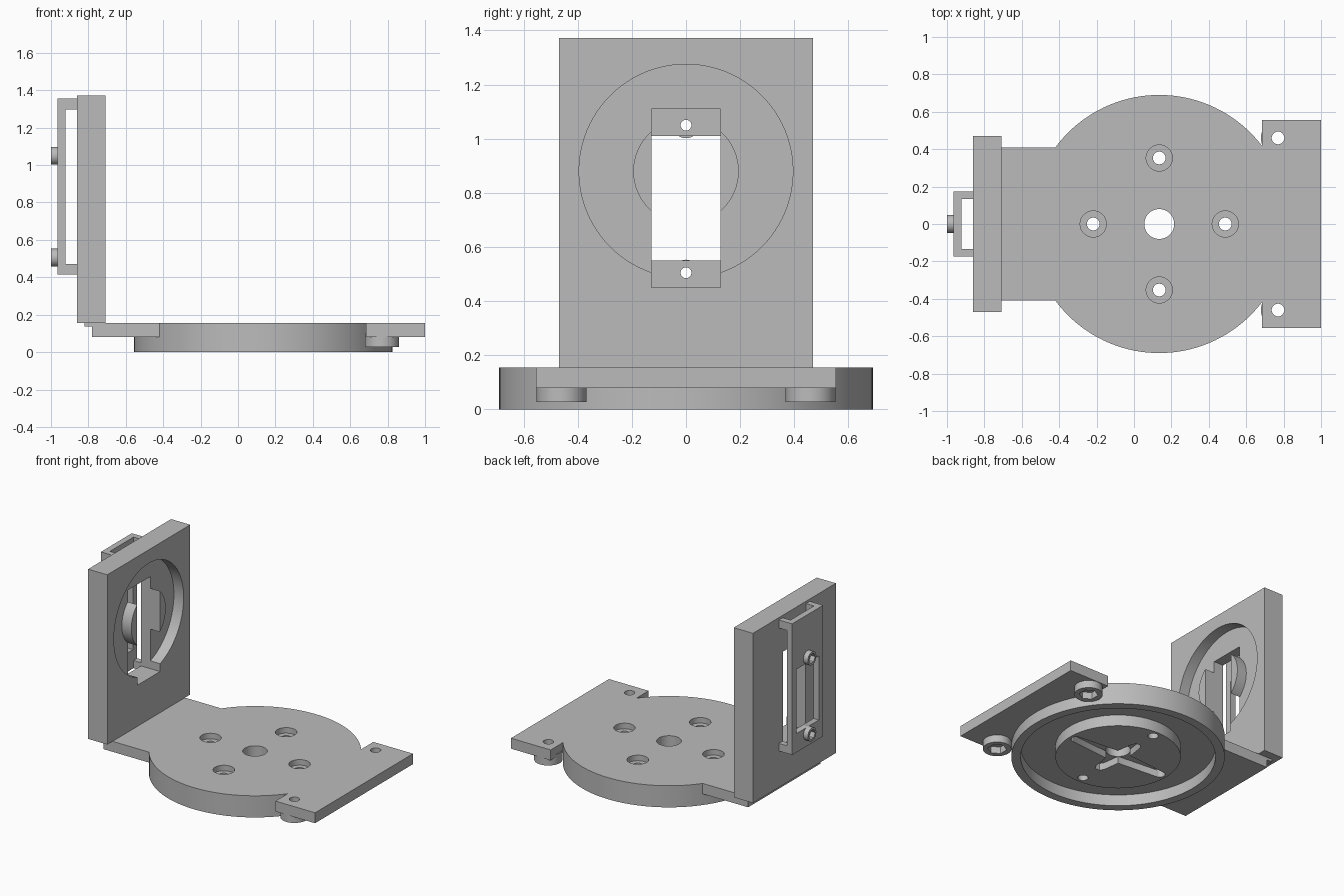
import bpy
import bmesh
from math import pi
from mathutils import Matrix

if "Cube" in bpy.data.objects:
    bpy.data.objects.remove(bpy.data.objects["Cube"])

grey = bpy.data.materials.new("plain grey")
grey.use_nodes = True
grey.diffuse_color = (0.5, 0.5, 0.5, 1)
grey.node_tree.nodes["Principled BSDF"].inputs["Base Color"].default_value = (0.5, 0.5, 0.5, 1)


def finish(name, bm):
    mesh = bpy.data.meshes.new(name)
    bm.to_mesh(mesh)
    bm.free()
    mesh.materials.append(grey)
    obj = bpy.data.objects.new(name, mesh)
    bpy.context.collection.objects.link(obj)
    return obj


def box(name, x, y, z):
    bm = bmesh.new()
    bmesh.ops.create_cube(bm, size=1)
    for v in bm.verts:
        v.co = [r[0] + (c + 0.5) * (r[1] - r[0]) for c, r in zip(v.co, (x, y, z))]
    return finish(name, bm)


def rod(name, radius, span, centre, axis="Z", sides=48):
    """Cylinder along Z at (x, y), or along X at (y, z)."""
    bm = bmesh.new()
    bmesh.ops.create_cone(bm, cap_ends=True, segments=sides, radius1=radius,
                          radius2=radius, depth=span[1] - span[0])
    mid = (span[0] + span[1]) / 2
    if axis == "X":
        bmesh.ops.rotate(bm, verts=bm.verts, matrix=Matrix.Rotation(pi / 2, 3, "Y"))
        place = (mid, *centre)
    else:
        place = (*centre, mid)
    bmesh.ops.translate(bm, verts=bm.verts, vec=place)
    return finish(name, bm)


def horn_arm(length, root, tip, z, angle):
    """Tapered pocket pair with round ends, pointing both ways from the hub."""
    bm = bmesh.new()
    outline = [(-length, -tip), (0, -root), (length, -tip)]
    outline += [(length + tip * 0.8, -tip * 0.5), (length + tip * 0.8, tip * 0.5)]
    outline += [(length, tip), (0, root), (-length, tip)]
    outline += [(-length - tip * 0.8, tip * 0.5), (-length - tip * 0.8, -tip * 0.5)]
    face = bm.faces.new([bm.verts.new((x, y, z[0])) for x, y in outline])
    top = bmesh.ops.extrude_face_region(bm, geom=[face])["geom"]
    bmesh.ops.translate(bm, vec=(0, 0, z[1] - z[0]),
                        verts=[g for g in top if isinstance(g, bmesh.types.BMVert)])
    bmesh.ops.recalc_face_normals(bm, faces=bm.faces)
    bmesh.ops.transform(bm, verts=bm.verts,
                        matrix=Matrix.Translation((HUB, 0, 0)) @ Matrix.Rotation(angle, 4, "Z"))
    return finish("horn_cutter", bm)


def combine(target, operation, *tools):
    for tool in tools:
        tool.hide_render = True
        mod = target.modifiers.new("cut", "BOOLEAN")
        mod.operation = operation
        mod.solver = "EXACT"
        mod.object = tool
        bpy.context.view_layer.objects.active = target
        bpy.ops.object.modifier_apply(modifier=mod.name)
        bpy.data.objects.remove(tool)


def smooth(obj):
    bpy.ops.object.select_all(action="DESELECT")
    obj.select_set(True)
    bpy.context.view_layer.objects.active = obj
    bpy.ops.object.shade_smooth_by_angle(angle=0.5)


HUB = 0.135
MID = 0.08      # underside of the flat plates
TOP = 0.155
centre = (HUB, 0)

# Turntable base: hollow round tray with a central boss and two flat wings
base = rod("base_plate", 0.69, (0, TOP), centre, sides=128)
combine(base, "DIFFERENCE", rod("tray_cutter", 0.63, (-0.1, MID), centre, sides=128))
combine(base, "UNION",
        rod("hub_boss", 0.405, (0, 0.1), centre, sides=96),
        box("wall_wing", (-0.78, -0.3), (-0.41, 0.41), (MID, TOP)),
        box("wall_lip", (-0.82, -0.7), (-0.41, 0.41), (0.138, TOP)),
        box("ear_wing", (0.685, 1.0), (-0.555, 0.555), (MID, TOP)))

# Ears: screw collars with hexagonal nut pockets
for side in (-1, 1):
    spot = (0.77, side * 0.46)
    combine(base, "UNION", rod("collar", 0.092, (0.027, 0.1), spot))
    combine(base, "DIFFERENCE",
            rod("nut_cutter", 0.062, (-0.1, 0.075), spot, sides=6),
            rod("screw_cutter", 0.034, (-0.1, 0.3), spot, sides=32))

# Hub: cross-shaped pocket, axle hole and four countersunk screw holes
combine(base, "DIFFERENCE",
        horn_arm(0.35, 0.065, 0.035, (-0.1, 0.05), 0),
        horn_arm(0.18, 0.06, 0.035, (-0.1, 0.05), pi / 2),
        rod("axle_cutter", 0.08, (-0.1, 0.3), centre))
for dx, dy in ((1, 0), (-1, 0), (0, 1), (0, -1)):
    spot = (HUB + dx * 0.353, dy * 0.353)
    combine(base, "DIFFERENCE",
            rod("head_cutter", 0.07, (0.115, 0.3), spot),
            rod("screw_cutter", 0.034, (-0.1, 0.3), spot, sides=32))
smooth(base)

# Upright wall: round recess with a raised centre, split by a tall slot
AXIS = (0, 0.88)
wall = box("upright_wall", (-0.86, -0.708), (-0.47, 0.47), (TOP, 1.372))
combine(wall, "DIFFERENCE", rod("recess_cutter", 0.395, (-0.785, -0.5), AXIS, "X", 96))
combine(wall, "UNION", rod("wall_boss", 0.195, (-0.82, -0.71), AXIS, "X", 64))
combine(wall, "DIFFERENCE", box("slot_cutter", (-1, -0.5), (-0.128, 0.128), (0.45, 1.11)))
smooth(wall)

# Rear bracket: plate held off the wall by four corner posts
bracket = box("rear_bracket", (-0.965, -0.922), (-0.175, 0.175), (0.415, 1.355))
for y in ((-0.175, -0.133), (0.133, 0.175)):
    for z in ((0.415, 0.47), (1.297, 1.355)):
        combine(bracket, "UNION", box("post", (-0.95, -0.86), y, z))
combine(bracket, "DIFFERENCE",
        box("window_cutter", (-1.2, -0.8), (-0.128, 0.128), (0.55, 1.01)))
for z in (0.505, 1.05):
    combine(bracket, "UNION", rod("collar", 0.048, (-1.0, -0.93), (0, z), "X"))
    combine(bracket, "DIFFERENCE",
            rod("nut_cutter", 0.035, (-1.2, -0.965), (0, z), "X", 6),
            rod("screw_cutter", 0.02, (-1.2, -0.8), (0, z), "X", 32))
smooth(bracket)
